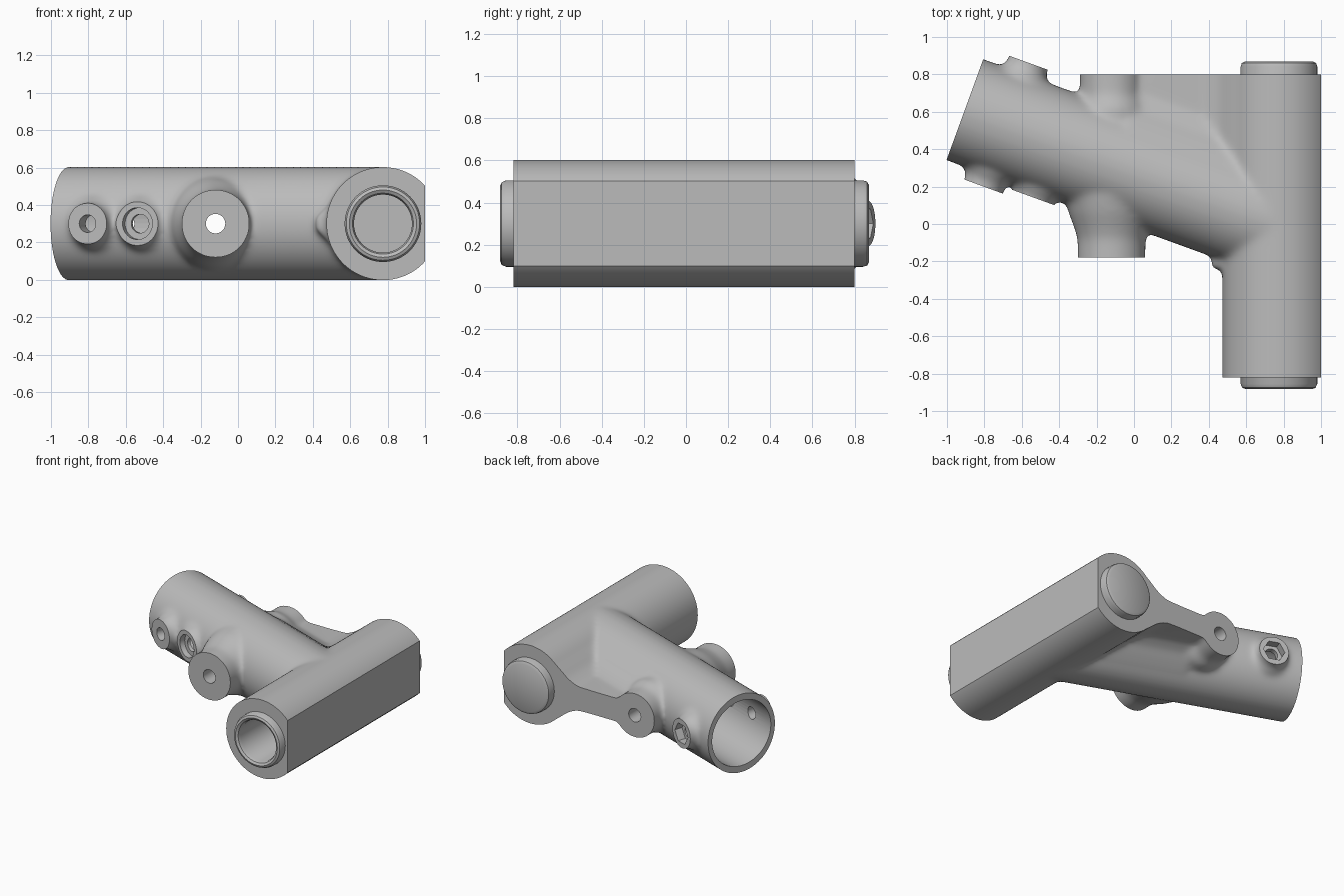
import bpy, bmesh, math
from mathutils import Vector, Matrix

cube = bpy.data.objects.get("Cube")
if cube:
    bpy.data.objects.remove(cube, do_unlink=True)

grey = bpy.data.materials.new("plain_grey")
grey.use_nodes = True
COLOUR = (0.5, 0.5, 0.5, 1)
grey.diffuse_color = COLOUR
grey.node_tree.nodes["Principled BSDF"].inputs["Base Color"].default_value = COLOUR

ANGLE = math.radians(20)
HUB = Vector((0.775, 0, 0.3))                                  # where the tube axes meet
ALONG = Vector((-math.cos(ANGLE), math.sin(ANGLE), 0))         # branch axis
ACROSS = Vector((math.sin(ANGLE), math.cos(ANGLE), 0))         # clamp screw axis
LENGTH = 1.787
BACK = Vector((0, 1, 0))
UP = Vector((0, 0, 1))


def lathe(bm, profile, origin, axis, sides=64, squash=1.0):
    """Closed solid of revolution; profile holds (radius, distance along axis)."""
    m = Matrix.Translation(origin) @ axis.to_track_quat('Z', 'Y').to_matrix().to_4x4()
    rings = []
    for r, h in profile:
        ring = []
        for i in range(sides):
            a = 2 * math.pi * i / sides
            ring.append(bm.verts.new(m @ Vector((r * math.cos(a) * squash, r * math.sin(a), h))))
        rings.append(ring)
    for a, b in zip(rings, rings[1:]):
        for i in range(sides):
            j = (i + 1) % sides
            bm.faces.new((a[i], a[j], b[j], b[i]))
    bm.faces.new(rings[0])
    bm.faces.new(rings[-1])


def rod(bm, r, h0, h1, origin, axis, sides=48, squash=1.0):
    lathe(bm, [(r, h0), (r, h1)], origin, axis, sides, squash)


def fin(bm, profile, start, end, out):
    """Web with a flared foot, swept from start to end; profile holds (distance out, half height)."""
    outline = [(d, h) for d, h in profile] + [(d, -h) for d, h in reversed(profile)]
    a, b = [[bm.verts.new(p + out * d + UP * h) for d, h in outline] for p in (start, end)]
    n = len(outline)
    for i in range(n):
        j = (i + 1) % n
        bm.faces.new((a[i], a[j], b[j], b[i]))
    bm.faces.new(a)
    bm.faces.new(b)


def box(bm, low, high):
    size = Vector(high) - Vector(low)
    mid = (Vector(high) + Vector(low)) / 2
    bmesh.ops.create_cube(bm, size=1, matrix=Matrix.Translation(mid) @ Matrix.Diagonal((*size, 1)))


def make(name, bm):
    bmesh.ops.recalc_face_normals(bm, faces=bm.faces)
    mesh = bpy.data.meshes.new(name)
    bm.to_mesh(mesh)
    bm.free()
    mesh.materials.append(grey)
    ob = bpy.data.objects.new(name, mesh)
    bpy.context.scene.collection.objects.link(ob)
    return ob


def smooth(ob):
    bpy.ops.object.select_all(action='DESELECT')
    ob.select_set(True)
    bpy.context.view_layer.objects.active = ob
    bpy.ops.object.shade_smooth_by_angle(angle=math.radians(35))


# Rough casting: tubes, bosses and web, over-long where they are trimmed later
bm = bmesh.new()
rod(bm, 0.303, -1.0, 1.0, HUB, BACK, 96)
rod(bm, 0.303, 0, LENGTH + 0.2, HUB, ALONG, 96, 0.95)
pivot = Vector((-0.12, 0, 0.3))
lathe(bm, [(0.182, -0.35), (0.182, -0.08), (0.2, -0.02), (0.23, 0.06), (0.25, 0.14), (0.25, 0.3)], pivot, BACK)
lathe(bm, [(0.2, 0.4), (0.2, 0.62), (0.17, 0.69), (0.17, 0.95)], pivot, BACK)
clamp = HUB + ALONG * (LENGTH - 0.234)
clamp2 = HUB + ALONG * (LENGTH - 0.505)
for spot, side in ((clamp, 1), (clamp, -1), (clamp2, -1)):
    lathe(bm, [(0.16, 0.2), (0.145, 0.27), (0.112, 0.32), (0.108, 0.5)], spot, ACROSS * side)
flare = [(0.15, 0.25), (0.2, 0.225), (0.26, 0.18), (0.32, 0.13), (0.4, 0.092)]
fin(bm, flare + [(0.8, 0.085)], HUB + ALONG * 0.3, HUB + ALONG * 0.95, ACROSS)
fin(bm, flare + [(0.8, 0.085)], HUB + BACK * 0.3, HUB + BACK * 0.95, Vector((-1, 0, 0)))
# Horizontal fillet in the front corner of the two tubes
fin(bm, [(0.0, 0.2), (0.27, 0.12), (0.36, 0.03)], HUB + BACK * -0.24, HUB + BACK * 0.1, Vector((-1, 0, 0)))
body = make("tee_body", bm)

remesh = body.modifiers.new("fuse", 'REMESH')
remesh.mode = 'VOXEL'
remesh.voxel_size = 0.014
blend = body.modifiers.new("blend", 'SMOOTH')
blend.factor = 0.5
blend.iterations = 28

# Trimming blocks for the flat ends
cutters = []


def cutter(build):
    bm = bmesh.new()
    build(bm)
    ob = make("cutter", bm)
    ob.hide_render = True
    cutters.append(ob)
    mod = body.modifiers.new("cut", 'BOOLEAN')
    mod.operation = 'DIFFERENCE'
    mod.solver = 'MANIFOLD'
    mod.object = ob


cutter(lambda b: box(b, (0.3, -1.5, -0.5), (1.5, -0.82, 1)))
cutter(lambda b: box(b, (-0.4, 0.8, -0.5), (1.6, 1.5, 1)))
cutter(lambda b: box(b, (1.0, -1.6, -0.5), (1.5, 1.6, 1)))
cutter(lambda b: box(b, (-0.42, -0.6, -0.5), (0.25, -0.18, 1)))
cutter(lambda b: rod(b, 0.8, LENGTH, LENGTH + 0.6, HUB, ALONG))
for spot, side, top in ((clamp, 1, 0.352), (clamp, -1, 0.352), (clamp2, -1, 0.316)):
    cutter(lambda b: rod(b, 0.13, top, 0.7, spot, ACROSS * side))

# Bores, screw holes, nut pocket and counterbore
cutter(lambda b: rod(b, 0.252, LENGTH - 0.7, LENGTH + 0.1, HUB, ALONG, 64))
cutter(lambda b: rod(b, 0.19, -1.2, 0.79, HUB, BACK, 64))
cutter(lambda b: rod(b, 0.052, -1, 1.2, pivot, BACK))
cutter(lambda b: rod(b, 0.047, -0.6, 0.6, clamp, ACROSS))
cutter(lambda b: rod(b, 0.08, 0.29, 0.6, clamp, ACROSS, 6))
cutter(lambda b: rod(b, 0.05, 0.1, 0.6, clamp2, -ACROSS))
cutter(lambda b: rod(b, 0.085, 0.275, 0.6, clamp2, -ACROSS))

# Bake the casting and drop the cutters
bpy.context.view_layer.update()
graph = bpy.context.evaluated_depsgraph_get()
baked = bpy.data.meshes.new_from_object(body.evaluated_get(graph))
body.modifiers.clear()
body.data = baked
baked.materials.clear()
baked.materials.append(grey)
for ob in cutters:
    bpy.data.objects.remove(ob, do_unlink=True)
smooth(body)

# Sleeve: open, rounded lip at the front and a closed cap at the back
bm = bmesh.new()
lathe(bm, [(0.001, 0.74), (0.155, 0.74), (0.155, -0.85), (0.163, -0.872), (0.18, -0.882), (0.196, -0.875),
           (0.205, -0.855), (0.205, 0.84), (0.199, 0.86), (0.18, 0.87), (0.001, 0.87)], HUB, BACK)
smooth(make("sleeve", bm))
